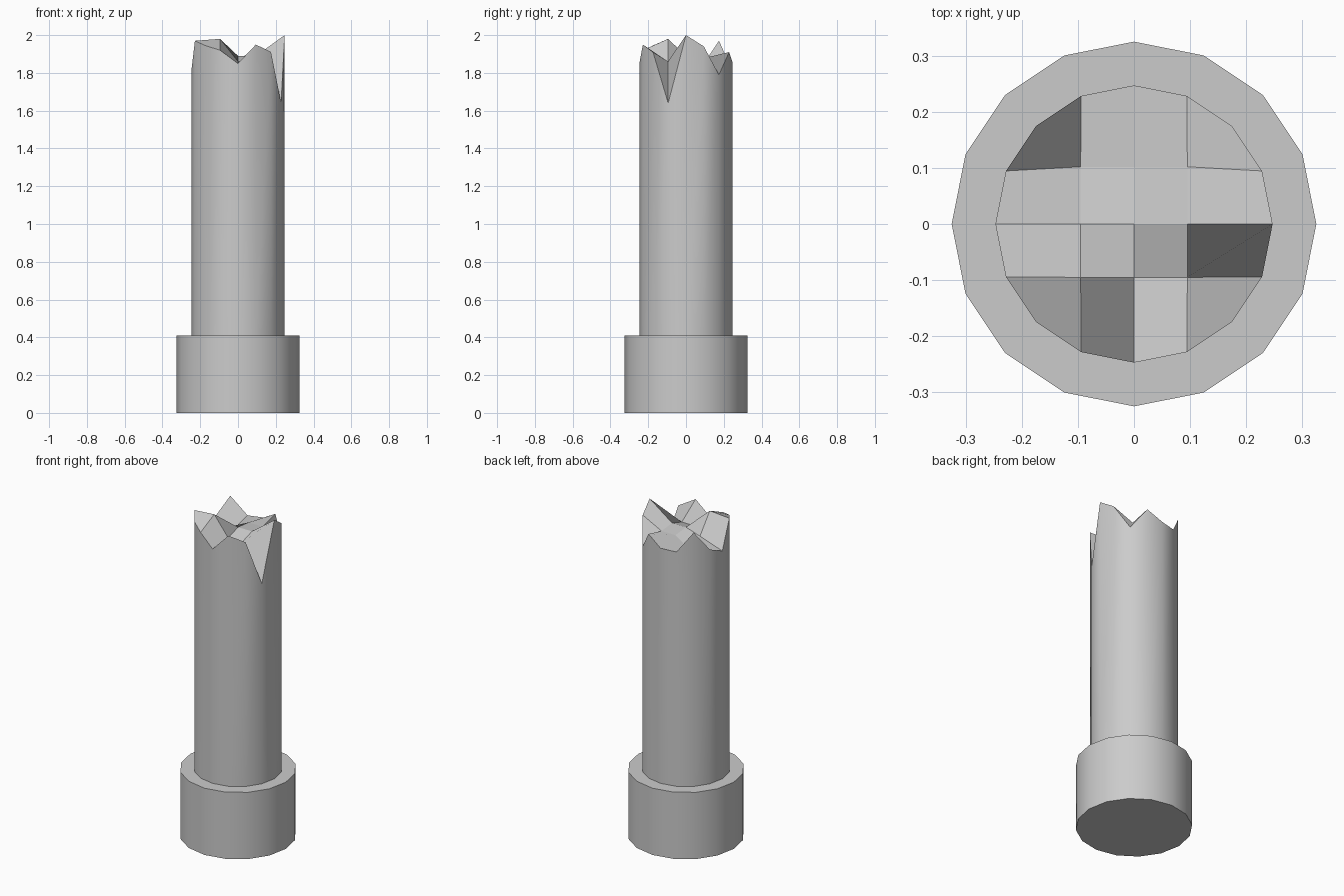
import bpy, bmesh
from math import sin, cos, radians

if "Cube" in bpy.data.objects:
    bpy.data.objects.remove(bpy.data.objects["Cube"])

BASE_R, SHAFT_R, BASE_H = 0.325, 0.247, 0.41

# heights of the broken top on a 5 x 5 grid: rows back to front, columns left to right
TOP = [
    [1.97, 1.85, 1.855, 1.91, 1.79],
    [1.85, 1.82, 1.88, 1.88, 1.94],
    [1.81, 1.86, 1.89, 1.89, 2.00],
    [1.97, 1.98, 1.86, 1.86, 1.64],
    [1.945, 1.92, 1.85, 1.95, 1.91],
]

# outer grid cells in counter-clockwise order, starting at the front right corner
border = ([(2, j) for j in range(-2, 2)] + [(i, 2) for i in range(2, -2, -1)]
          + [(-2, j) for j in range(2, -2, -1)] + [(i, -2) for i in range(-2, 2)])


def rim_point(k, r):
    a = radians(-45 + 22.5 * k)
    return r * cos(a), r * sin(a)


bm = bmesh.new()


def ring(r, z):
    return [bm.verts.new((*rim_point(k, r), z)) for k in range(16)]


def bridge(a, b, smooth):
    for k in range(16):
        n = (k + 1) % 16
        bm.faces.new((a[k], a[n], b[n], b[k])).smooth = smooth


# vertices of the broken top
grid = {}
for k, (i, j) in enumerate(border):
    grid[i, j] = bm.verts.new((*rim_point(k, SHAFT_R), TOP[2 - j][i + 2]))
for i in (-1, 0, 1):
    for j in (-1, 0, 1):
        y = 0.102 if j == 1 else 0.095 * j
        grid[i, j] = bm.verts.new((0.095 * i, y, TOP[2 - j][i + 2]))

# base drum, ledge and shaft wall
bottom, lip, foot = ring(BASE_R, 0), ring(BASE_R, BASE_H), ring(SHAFT_R, BASE_H)
bm.faces.new(bottom[::-1])
bridge(bottom, lip, True)
bridge(lip, foot, False)
bridge(foot, [grid[c] for c in border], True)

# jagged fracture surface
for i in range(-2, 2):
    for j in range(-2, 2):
        bm.faces.new((grid[i, j], grid[i + 1, j], grid[i + 1, j + 1], grid[i, j + 1]))

# keep rims crisp against the smooth walls
for e in bm.edges:
    e.smooth = all(f.smooth for f in e.link_faces)

mesh = bpy.data.meshes.new("broken_column")
bm.to_mesh(mesh)
bm.free()
bpy.context.collection.objects.link(bpy.data.objects.new("broken_column", mesh))
